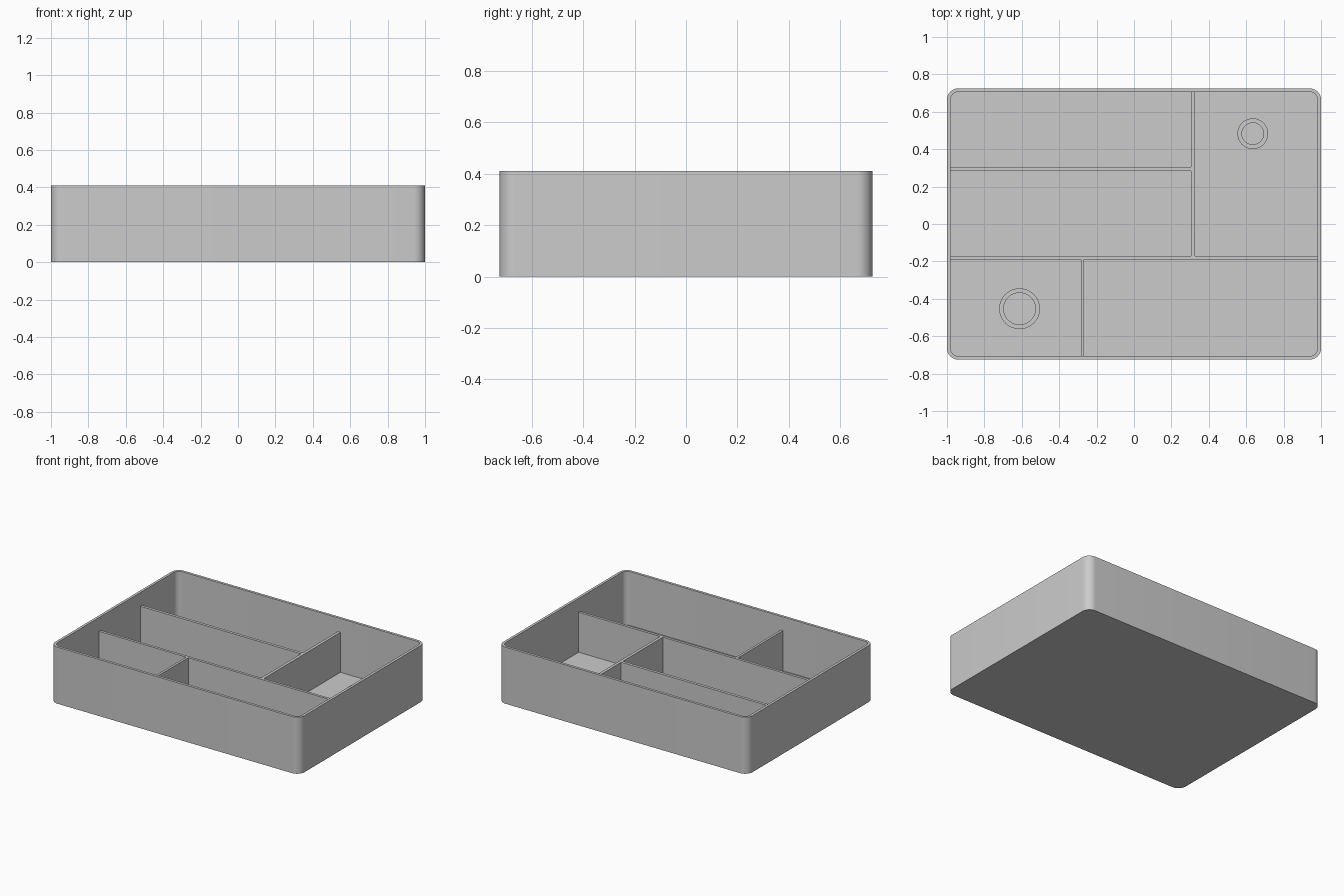
import bpy
import bmesh
from math import cos, sin, pi, radians

if "Cube" in bpy.data.objects:
    bpy.data.objects.remove(bpy.data.objects["Cube"])

HALF_X, HALF_Y, HEIGHT = 1.0, 0.725, 0.41
WALL, FLOOR, RADIUS = 0.019, 0.02, 0.06
DIVIDER_TOP, RING_TOP = 0.31, 0.065

# Single plastic colour
grey = bpy.data.materials.new("plain grey")
grey.use_nodes = True
colour = (0.6, 0.6, 0.6, 1)
grey.diffuse_color = colour
grey.node_tree.nodes["Principled BSDF"].inputs["Base Color"].default_value = colour


def finish(name, bm):
    bmesh.ops.recalc_face_normals(bm, faces=bm.faces)
    mesh = bpy.data.meshes.new(name)
    bm.to_mesh(mesh)
    bm.free()
    mesh.materials.append(grey)
    obj = bpy.data.objects.new(name, mesh)
    bpy.context.collection.objects.link(obj)
    bpy.ops.object.select_all(action="DESELECT")
    obj.select_set(True)
    bpy.context.view_layer.objects.active = obj
    bpy.ops.object.shade_smooth_by_angle(angle=radians(30))
    return obj


def rounded_outline(inset, steps=10):
    r = RADIUS - inset
    points = []
    for quarter, (sx, sy) in enumerate([(1, 1), (-1, 1), (-1, -1), (1, -1)]):
        for i in range(steps + 1):
            a = (quarter + i / steps) * pi / 2
            points.append((sx * (HALF_X - RADIUS) + r * cos(a),
                           sy * (HALF_Y - RADIUS) + r * sin(a)))
    return points


def circle(x, y, r, count=48):
    return [(x + r * cos(2 * pi * i / count), y + r * sin(2 * pi * i / count))
            for i in range(count)]


def skin(bm, levels, caps=False):
    """Bridge successive (outline, height) loops; caps close both ends."""
    loops = [[bm.verts.new((x, y, z)) for x, y in outline] for outline, z in levels]
    for a, b in zip(loops, loops[1:]):
        for i in range(len(a)):
            j = (i + 1) % len(a)
            bm.faces.new((a[i], a[j], b[j], b[i]))
    if caps:
        bm.faces.new(loops[0])
        bm.faces.new(loops[-1])


# Open tray with rounded vertical corners
outer, inner = rounded_outline(0), rounded_outline(WALL)
bm = bmesh.new()
skin(bm, [(outer, 0), (outer, HEIGHT), (inner, HEIGHT), (inner, FLOOR)], caps=True)
finish("tray", bm)


# Thin compartment dividers, tucked slightly into the walls and floor
def divider(name, x0, x1, y0, y1):
    corners = [(x0, y0), (x1, y0), (x1, y1), (x0, y1)]
    bm = bmesh.new()
    skin(bm, [(corners, FLOOR / 2), (corners, DIVIDER_TOP)], caps=True)
    finish(name, bm)


end_x, end_y = HALF_X - WALL / 2, HALF_Y - WALL / 2
divider("long_divider", -end_x, end_x, -0.19, -0.171)
divider("back_cross_divider", 0.306, 0.327, -0.171, end_y)
divider("back_long_divider", -end_x, 0.306, 0.284, 0.305)
divider("front_cross_divider", -0.283, -0.266, -end_y, -0.19)


# Low round holders standing on the floor
def ring(name, x, y, r_out, r_in):
    out, hole = circle(x, y, r_out), circle(x, y, r_in)
    bm = bmesh.new()
    skin(bm, [(out, FLOOR), (out, RING_TOP), (hole, RING_TOP), (hole, FLOOR)])
    finish(name, bm)


ring("large_ring_holder", -0.612, -0.453, 0.109, 0.085)
ring("small_ring_holder", 0.635, 0.483, 0.082, 0.058)
